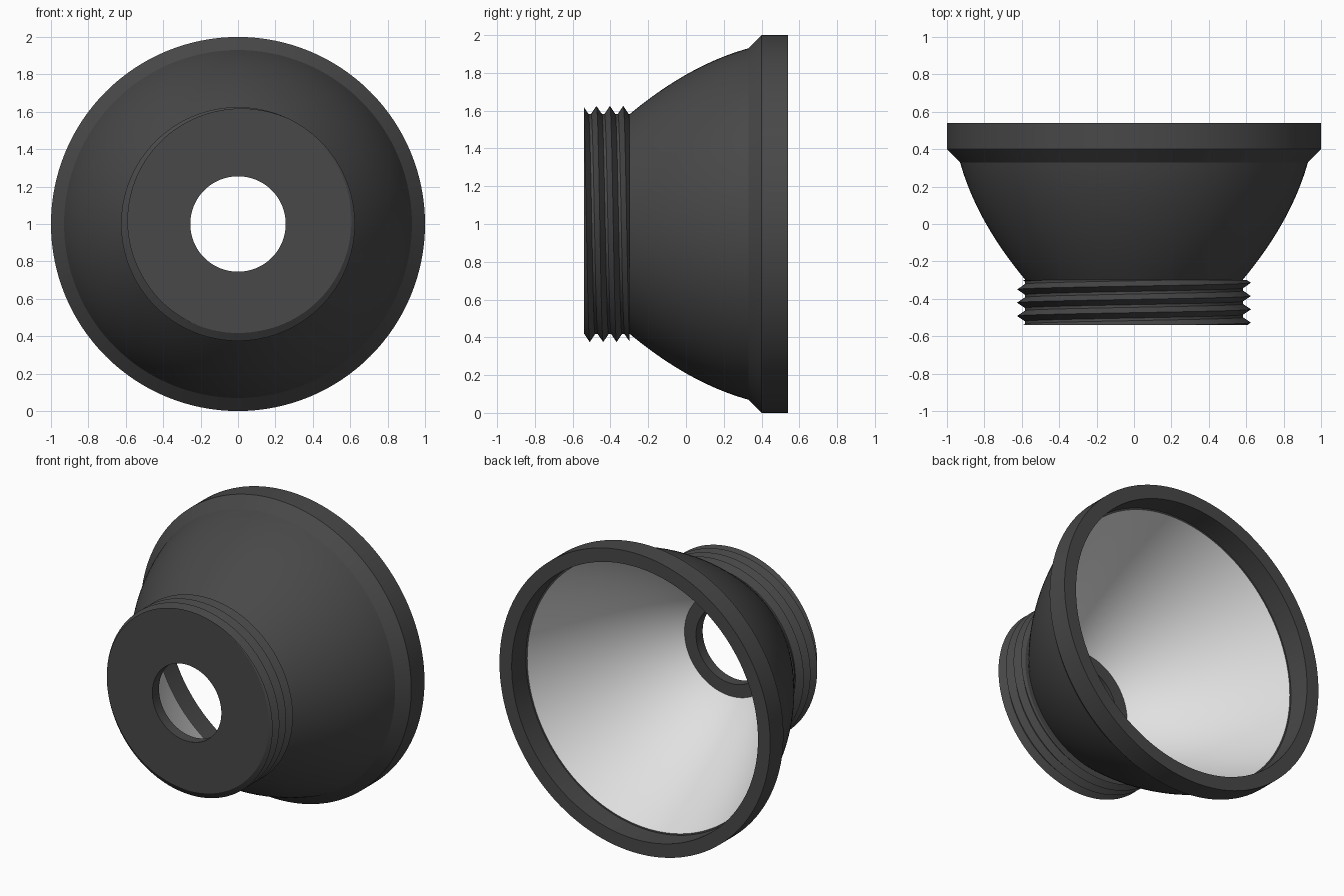
import bpy, bmesh, math

if "Cube" in bpy.data.objects:
    bpy.data.objects.remove(bpy.data.objects["Cube"])

SEG = 128
CZ = 1.0                      # height of the horizontal axis
FRONT, NECK, RIM = -0.54, -0.30, 0.54
HOLE = 0.255


def material(name, v):
    m = bpy.data.materials.new(name)
    m.diffuse_color = (v, v, v, 1)
    m.use_nodes = True
    m.node_tree.nodes["Principled BSDF"].inputs["Base Color"].default_value = m.diffuse_color
    return m


black = material("matte_black", 0.065)
silver = material("reflective_silver", 0.75)


def point(r, y, a):
    return (r * math.sin(a), y, CZ + r * math.cos(a))


def sweep(bm, profile, pitch=0.0):
    """Turn (radius, y) points about the axis, advancing by pitch per turn."""
    rows = []
    for i in range(SEG + 1):
        t = i / SEG
        rows.append([bm.verts.new(point(r, y + pitch * t, t * math.tau)) for r, y in profile])
    for a, b in zip(rows, rows[1:]):
        for j in range(len(profile) - 1):
            bm.faces.new((a[j], b[j], b[j + 1], a[j + 1]))
    bmesh.ops.remove_doubles(bm, verts=bm.verts[:], dist=1e-5)


def finish(bm, name, mat):
    me = bpy.data.meshes.new(name)
    bm.to_mesh(me)
    bm.free()
    ob = bpy.data.objects.new(name, me)
    bpy.context.collection.objects.link(ob)
    me.materials.append(mat)
    bpy.ops.object.select_all(action='DESELECT')
    ob.select_set(True)
    bpy.context.view_layer.objects.active = ob
    bpy.ops.object.shade_smooth_by_angle(angle=math.radians(20))


def lathe(name, profile, mat):
    bm = bmesh.new()
    sweep(bm, profile)
    finish(bm, name, mat)


# Bell-shaped housing with a chamfered shoulder, rim and inner rim wall
N = 20
bell = []
for i in range(N + 1):
    t = i / N
    bell.append((0.58 + 0.35 * (t + 0.5 * t * (1 - t)), NECK + 0.63 * t))
lathe("housing", bell + [(1.0, 0.40), (1.0, RIM), (0.91, RIM), (0.91, 0.39), (0.90, 0.39)], black)

# Parabolic reflector bowl
dish = []
for i in range(33):
    r = 0.90 + (0.34 - 0.90) * i / 32
    dish.append((r, -0.47 + 0.86 * (r * r - 0.34 ** 2) / (0.90 ** 2 - 0.34 ** 2)))
lathe("reflector", dish, silver)

# Flat ring behind the bowl and the bore through it
lathe("back_ring", [(0.34, -0.47), (HOLE, -0.47), (HOLE, FRONT)], black)

# Threaded collar: helical ridge trimmed flat at both ends
PITCH = 0.071
ridge = []
for k in range(-4, 4):
    y = -0.403 + k * PITCH
    ridge += [(0.625, y), (0.583, y + 0.4 * PITCH), (0.583, y + 0.6 * PITCH)]
bm = bmesh.new()
sweep(bm, ridge, PITCH)
for y, normal, r in ((FRONT, -1, HOLE), (NECK, 1, 0.56)):
    geom = bm.verts[:] + bm.edges[:] + bm.faces[:]
    bmesh.ops.bisect_plane(bm, geom=geom, dist=1e-6, plane_co=(0, y, 0),
                           plane_no=(0, normal, 0), clear_outer=True)
    # close the trimmed end with a flat annulus
    ends = [e for e in bm.edges if e.is_boundary
            and all(abs(v.co.y - y) < 1e-4 for v in e.verts)]
    new = bmesh.ops.extrude_edge_only(bm, edges=ends)["geom"]
    for v in new:
        if isinstance(v, bmesh.types.BMVert):
            v.co = point(r, y, math.atan2(v.co.x, v.co.z - CZ))
finish(bm, "threaded_collar", black)
